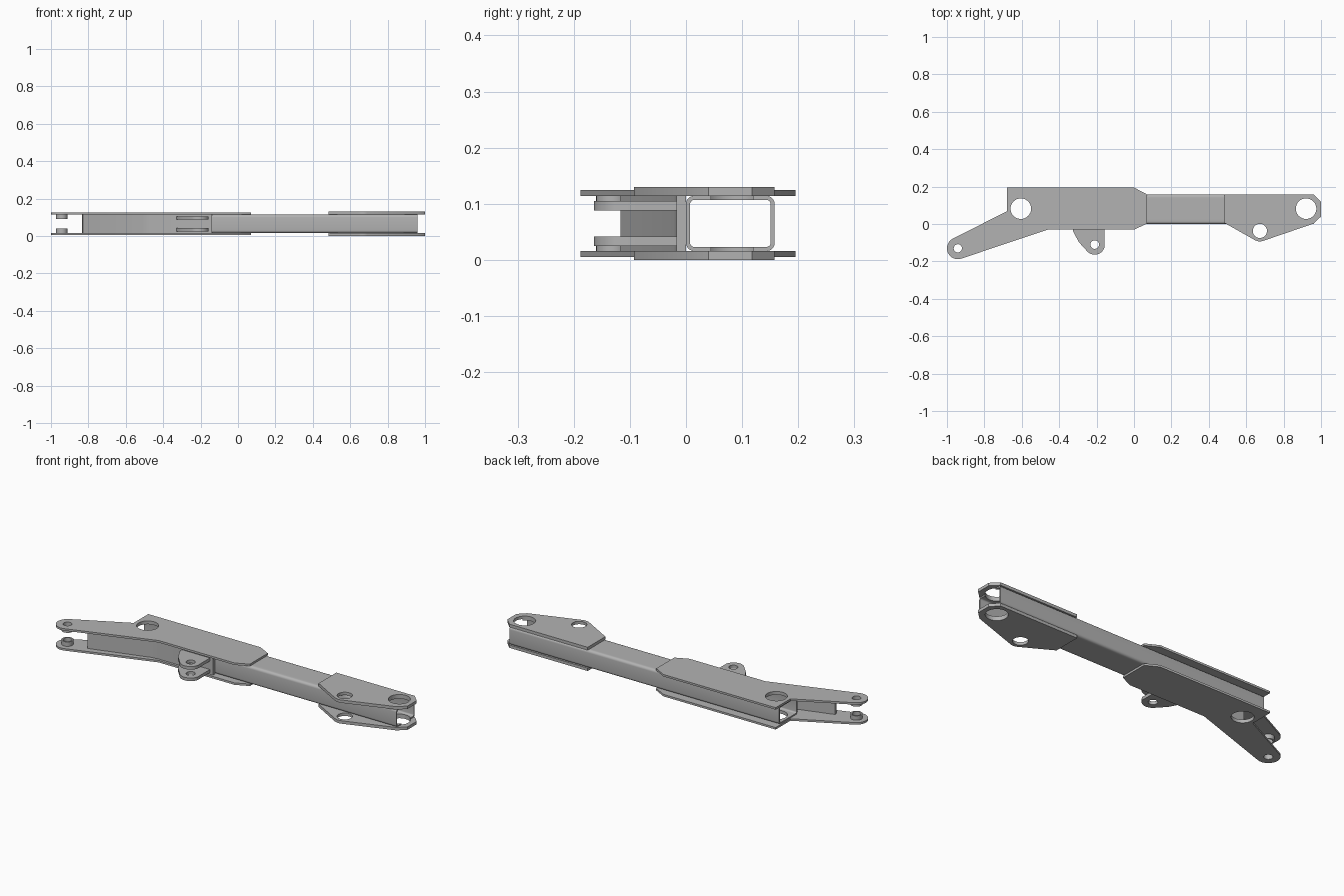
import bpy
import bmesh
from math import cos, sin, pi, radians

cube = bpy.data.objects.get("Cube")
if cube:
    bpy.data.objects.remove(cube, do_unlink=True)

steel = bpy.data.materials.new("grey steel")
steel.use_nodes = True
steel.diffuse_color = (0.45, 0.45, 0.45, 1)
steel.node_tree.nodes["Principled BSDF"].inputs["Base Color"].default_value = (0.45, 0.45, 0.45, 1)

MID = 0.065      # mid height, everything mirrors about it
LOW, HIGH = 0.016, 0.114   # outer faces of the tube


def arc(cx, cy, r, a0=0, a1=360, n=32):
    """Points along an arc; a full circle leaves out the repeated point."""
    last = n if a1 - a0 == 360 else n - 1
    angles = [radians(a0 + (a1 - a0) * i / last) for i in range(n)]
    return [(cx + r * cos(a), cy + r * sin(a)) for a in angles]


def rounded_rect(x0, y0, x1, y1, r):
    return (arc(x1 - r, y1 - r, r, 0, 90, 6) + arc(x0 + r, y1 - r, r, 90, 180, 6)
            + arc(x0 + r, y0 + r, r, 180, 270, 6) + arc(x1 - r, y0 + r, r, 270, 359.9, 6))


def finish(obj):
    obj.data.shade_smooth()
    obj.data.set_sharp_from_angle(angle=radians(30))


def extrude(name, loops, z0, z1):
    """Solid from an outline and its holes, between two heights."""
    curve = bpy.data.curves.new(name, "CURVE")
    curve.dimensions = "2D"
    curve.fill_mode = "BOTH"
    curve.extrude = (z1 - z0) / 2
    for pts in loops:
        spline = curve.splines.new("POLY")
        spline.points.add(len(pts) - 1)
        for p, (x, y) in zip(spline.points, pts):
            p.co = (x, y, 0, 1)
        spline.use_cyclic_u = True
    temp = bpy.data.objects.new(name + " outline", curve)
    bpy.context.collection.objects.link(temp)
    bpy.context.view_layer.update()
    mesh = bpy.data.meshes.new_from_object(temp.evaluated_get(bpy.context.evaluated_depsgraph_get()))
    bpy.data.objects.remove(temp, do_unlink=True)
    bm = bmesh.new()
    bm.from_mesh(mesh)
    bmesh.ops.remove_doubles(bm, verts=bm.verts, dist=0.00005)
    bmesh.ops.translate(bm, verts=bm.verts, vec=(0, 0, (z0 + z1) / 2))
    bmesh.ops.recalc_face_normals(bm, faces=bm.faces)
    bm.to_mesh(mesh)
    bm.free()
    mesh.name = name
    mesh.materials.clear()
    mesh.materials.append(steel)
    obj = bpy.data.objects.new(name, mesh)
    bpy.context.collection.objects.link(obj)
    finish(obj)
    return obj


def pair(name, loops, z0, z1):
    """Upper part and its mirror image below mid height."""
    extrude("upper_" + name, loops, z0, z1)
    extrude("lower_" + name, loops, 2 * MID - z1, 2 * MID - z0)


# Pivot bores that pass through plates and tube
elbow_bore = arc(-0.605, 0.082, 0.055)
end_bore = arc(0.92, 0.082, 0.055)

# Hollow box tube, laid along x
tube = extrude("box_tube", [rounded_rect(0, LOW, 0.158, HIGH, 0.014),
                            rounded_rect(0.007, LOW + 0.007, 0.151, HIGH - 0.007, 0.008)],
               -0.675, 0.96)
tube.rotation_euler = (pi / 2, 0, pi / 2)
for bore in (elbow_bore, end_bore):
    cutter = extrude("bore_cutter", [bore], -0.1, 0.2)
    cutter.hide_render = True
    mod = tube.modifiers.new("bore", "BOOLEAN")
    mod.operation = "DIFFERENCE"
    mod.solver = "EXACT"
    mod.object = cutter
    bpy.context.view_layer.objects.active = tube
    bpy.ops.object.modifier_apply(modifier=mod.name)
    bpy.data.objects.remove(cutter, do_unlink=True)
finish(tube)

# Long cranked plates with a rounded fork tip
tip = (-0.942, -0.13)
crank = [(-0.68, 0.195), (-0.68, 0.068)] + arc(*tip, 0.058, 120, 288, 20)
crank += [(-0.46, -0.03), (0, -0.03), (0.07, 0.002), (0.07, 0.158), (0, 0.195)]
pair("crank_plate", [crank, arc(*tip, 0.022), elbow_bore], HIGH, HIGH + 0.011)

# Bosses inside the fork tip
pair("tip_boss", [arc(*tip, 0.03), arc(*tip, 0.022)], 0.09, HIGH)

# End plates with a lower eye
eye = (0.673, -0.037)
end_plate = [(0.485, 0.158), (0.485, 0.005)] + arc(*eye, 0.056, 239, 290, 10)
end_plate += [(0.96, 0.002), (1, 0.04), (1, 0.118), (0.96, 0.158)]
pair("end_plate", [end_plate, arc(*eye, 0.038), end_bore], HIGH, HIGH + 0.016)

# Bent web closing the front of the fork
web = [(-0.14, 0), (-0.14, -0.017), (-0.47, -0.017), (-0.51, -0.022),
       (-0.83, -0.117), (-0.834, -0.1), (-0.515, -0.004), (-0.47, 0)]
extrude("front_web", [web], LOW, HIGH)

# Cylinder lugs on the web
pin = (-0.21, -0.11)
lug = [(-0.158, -0.017), (-0.33, -0.017), (-0.325, -0.04), (-0.295, -0.097)]
lug += arc(*pin, 0.054, 220, 360 - 15, 18) + [(-0.158, -0.09)]
pair("cylinder_lug", [lug, arc(*pin, 0.023)], 0.088, 0.105)
